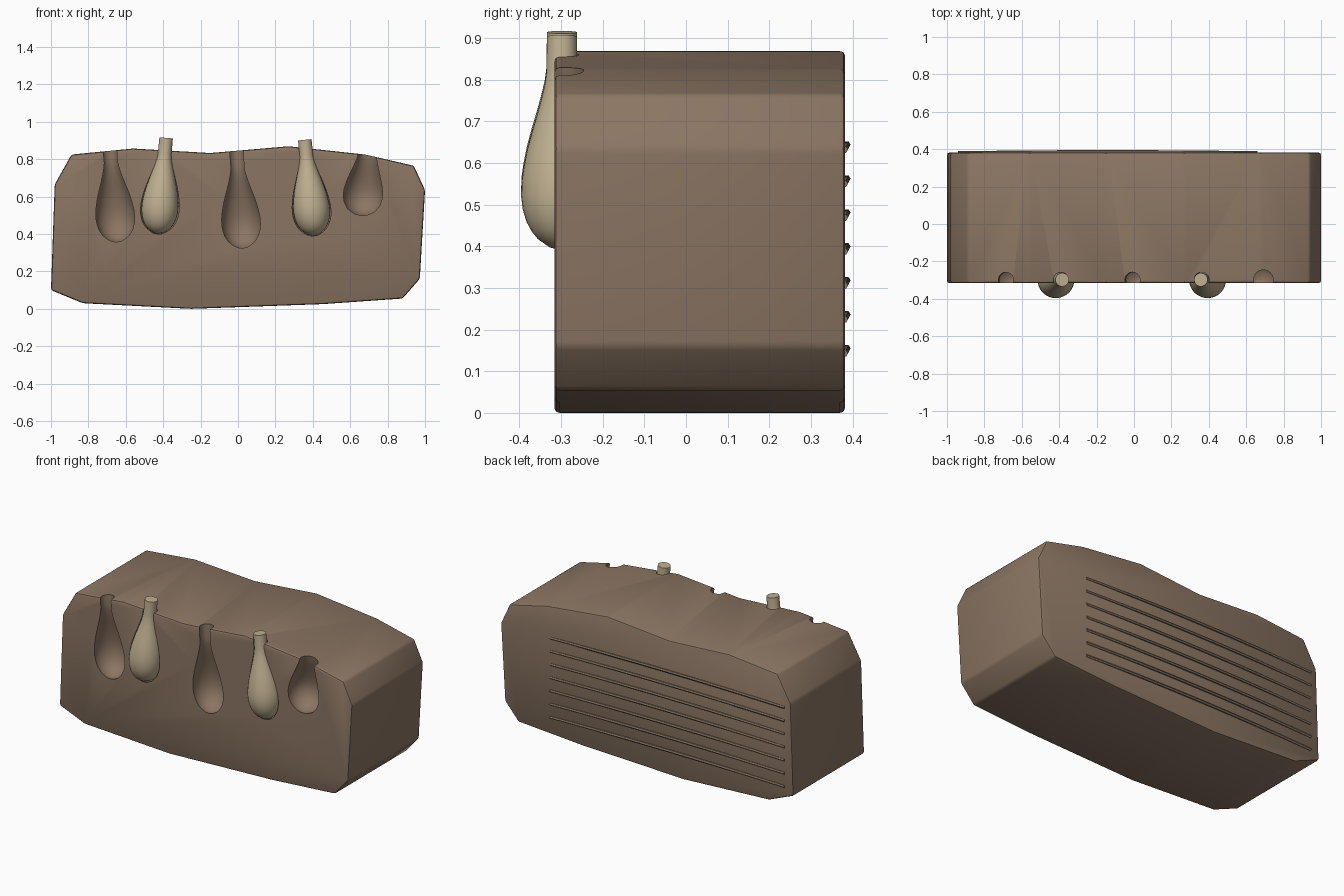
import bpy, bmesh, math
from mathutils import Vector

if "Cube" in bpy.data.objects:
    bpy.data.objects.remove(bpy.data.objects["Cube"])


def material(name, rgb):
    m = bpy.data.materials.new(name)
    m.diffuse_color = (*rgb, 1)
    m.use_nodes = True
    m.node_tree.nodes["Principled BSDF"].inputs["Base Color"].default_value = m.diffuse_color
    return m


STONE = material("brown_stone", (0.26, 0.18, 0.125))
CLAY = material("pale_clay", (0.52, 0.43, 0.28))


def make_object(name, bm, mat):
    bmesh.ops.recalc_face_normals(bm, faces=bm.faces)
    me = bpy.data.meshes.new(name)
    bm.to_mesh(me)
    bm.free()
    me.materials.append(mat)
    ob = bpy.data.objects.new(name, me)
    bpy.context.collection.objects.link(ob)
    return ob


def select(ob):
    bpy.ops.object.select_all(action='DESELECT')
    ob.select_set(True)
    bpy.context.view_layer.objects.active = ob


def smooth(ob, angle=30):
    select(ob)
    bpy.ops.object.shade_smooth_by_angle(angle=math.radians(angle))


def lathe(name, profile, bottom, top, mat, segments=32):
    """Closed turned form standing on bottom, its axis leaning towards top."""
    bm = bmesh.new()
    rings = []
    for r, z in profile:
        rings.append([bm.verts.new((r * math.cos(a), r * math.sin(a), z))
                      for a in (2 * math.pi * i / segments for i in range(segments))])
    for a, b in zip(rings, rings[1:]):
        for i in range(segments):
            j = (i + 1) % segments
            bm.faces.new((a[i], a[j], b[j], b[i]))
    bm.faces.new(rings[0][::-1])
    bm.faces.new(rings[-1])
    ob = make_object(name, bm, mat)
    axis = Vector(top) - Vector(bottom)
    ob.rotation_euler = (0, math.atan2(axis.x, axis.z), 0)
    ob.location = bottom
    return ob


# Stone block: irregular outline extruded front to back, edges softened
OUTLINE = [(-0.89, 0.825), (-0.56, 0.857), (-0.15, 0.833), (0.27, 0.869), (0.68, 0.825),
           (0.94, 0.765), (1.0, 0.635), (0.972, 0.16), (0.88, 0.055), (0.45, 0.025),
           (-0.25, 0.0), (-0.83, 0.03), (-1.0, 0.10), (-0.98, 0.665)]
FRONT, BACK = -0.316, 0.382
bm = bmesh.new()
face = bm.faces.new([bm.verts.new((x, FRONT, z)) for x, z in OUTLINE])
ext = bmesh.ops.extrude_face_region(bm, geom=[face])
bmesh.ops.translate(bm, vec=(0, BACK - FRONT, 0),
                    verts=[v for v in ext["geom"] if isinstance(v, bmesh.types.BMVert)])
block = make_object("stone_block", bm, STONE)
bevel = block.modifiers.new("soft_edges", 'BEVEL')
bevel.width = 0.012
bevel.segments = 2
bevel.limit_method = 'NONE'

# Bottle profile (radius, height)
BOTTLE = [(0.004, 0), (0.03, 0.007), (0.058, 0.027), (0.072, 0.044), (0.085, 0.068),
          (0.094, 0.098), (0.098, 0.13), (0.097, 0.165), (0.092, 0.2), (0.084, 0.24),
          (0.072, 0.285), (0.06, 0.325), (0.049, 0.365), (0.041, 0.4), (0.037, 0.43),
          (0.036, 0.515)]
CAVITY = [(r * 1.07, z) for r, z in BOTTLE[:-1]] + [(0.04, 0.46), (0.041, 0.65)]
SHORT = [(0.004, 0), (0.04, 0.008), (0.075, 0.03), (0.097, 0.065), (0.106, 0.1),
         (0.105, 0.135), (0.095, 0.18), (0.081, 0.225), (0.066, 0.27), (0.056, 0.305),
         (0.052, 0.33), (0.052, 0.45)]

# Moulds cut into the front: profile, bottom x/z, top x/z
Y = -0.298
MOULDS = [(CAVITY, (-0.645, 0.355), (-0.685, 0.85)),
          (CAVITY, (-0.43, 0.397), (-0.385, 0.905)),
          (CAVITY, (0.025, 0.322), (-0.008, 0.84)),
          (CAVITY, (0.407, 0.387), (0.357, 0.905)),
          (SHORT, (0.655, 0.497), (0.692, 0.825))]
cutters = []
for i, (prof, b, t) in enumerate(MOULDS):
    cut = lathe(f"mould_cutter_{i + 1}", prof, (b[0], Y, b[1]), (t[0], Y, t[1]), STONE)
    cut.hide_render = True
    cutters.append(cut)
    mod = block.modifiers.new("mould", 'BOOLEAN')
    mod.operation = 'DIFFERENCE'
    mod.solver = 'EXACT'
    mod.object = cut
select(block)
for name in [m.name for m in block.modifiers]:
    bpy.ops.object.modifier_apply(modifier=name)
for cut in cutters:
    bpy.data.objects.remove(cut)
smooth(block)

# Two bottles resting in their moulds
for side, (prof, b, t) in (("left", MOULDS[1]), ("right", MOULDS[3])):
    bottle = lathe(f"{side}_bottle", BOTTLE, (b[0], Y, b[1] + 0.004), (t[0], Y, t[1]), CLAY)
    smooth(bottle, 40)

# Thin bowed ridges along the back
for k in range(7):
    curve = bpy.data.curves.new(f"back_ridge_{k + 1}", 'CURVE')
    curve.dimensions = '3D'
    curve.bevel_depth = 0.009
    curve.bevel_resolution = 1
    curve.use_fill_caps = True
    curve.materials.append(STONE)
    spline = curve.splines.new('POLY')
    spline.points.add(12)
    for i, p in enumerate(spline.points):
        u = i / 12
        bow = 4 * u * (1 - u)
        p.co = (-0.94 + 1.6 * u, 0.38 + 0.006 * bow, 0.143 + 0.0815 * k + 0.012 * bow, 1)
    ridge = bpy.data.objects.new(curve.name, curve)
    bpy.context.collection.objects.link(ridge)
    select(ridge)
    bpy.ops.object.convert(target='MESH')
    smooth(bpy.context.object, 50)
